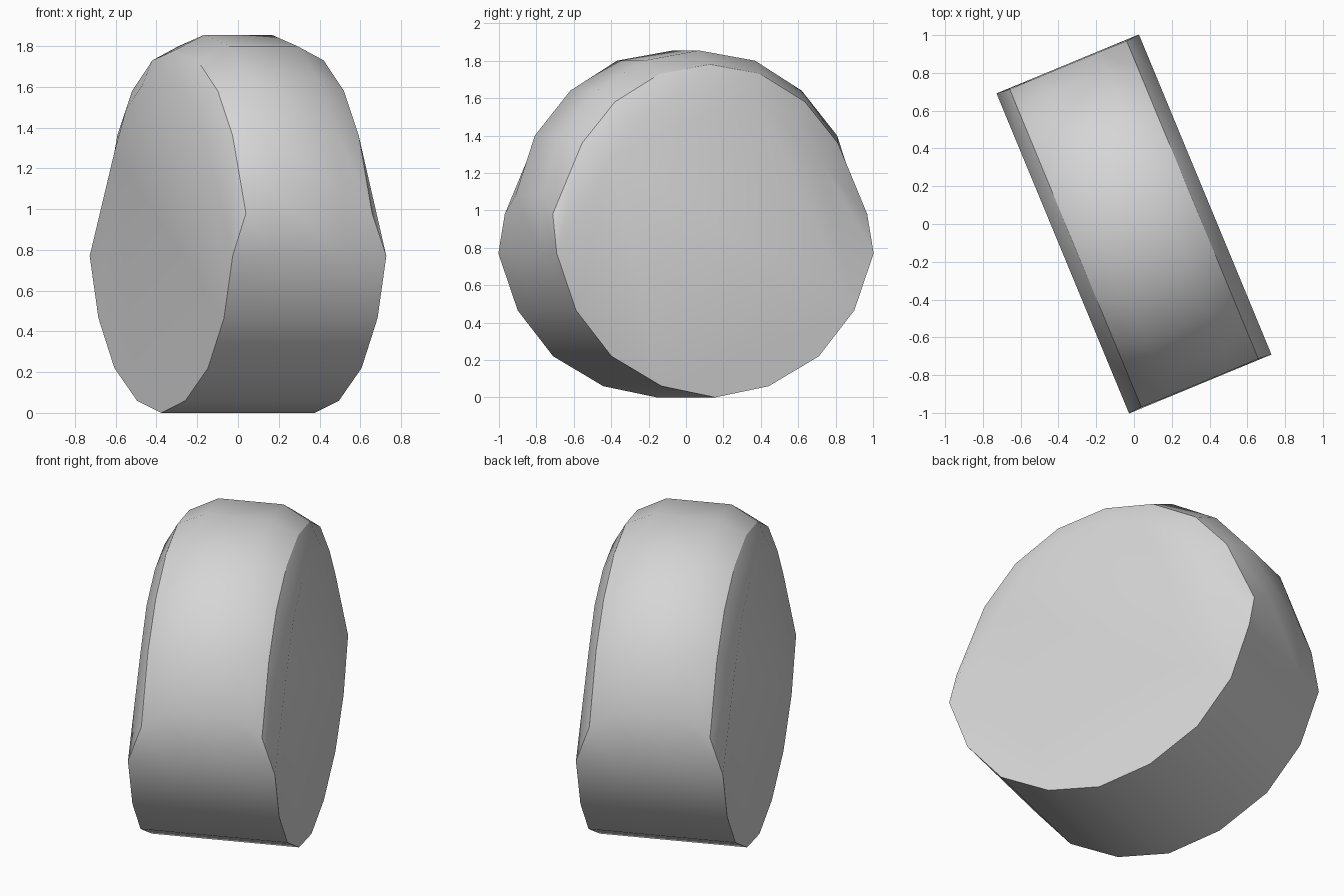
import bpy
import bmesh
import math
from mathutils import Matrix

cube = bpy.data.objects.get("Cube")
if cube:
    bpy.data.objects.remove(cube, do_unlink=True)

# One grey for the whole body
grey = bpy.data.materials.new("light grey")
grey.use_nodes = True
color = (0.67, 0.67, 0.67, 1)
grey.diffuse_color = color
grey.node_tree.nodes["Principled BSDF"].inputs["Base Color"].default_value = color

SIDE, RIM, CROWN = 0.408, 0.335, 0.18   # half widths

# Half outlines: lower arc, then upper arcs of rim, raised crown and side panel
lower_arc = [(0, 0), (0.31, 0.06), (0.60, 0.22), (0.805, 0.465), (0.917, 0.77)]
rim_arc = [(0.91, 0.98), (0.74, 1.36), (0.55, 1.58), (0.29, 1.73), (0, 1.78)]
crown_arc = [(0.912, 1.08), (0.80, 1.40), (0.595, 1.64), (0.325, 1.80), (0, 1.855)]
panel_arc = [(0.60, 1.28), (0.45, 1.49), (0.24, 1.61), (0, 1.65)]

bm = bmesh.new()


def add_row(x, points):
    return [bm.verts.new((x, y, z)) for y, z in points]


def lower_row(x):
    return add_row(x, [(-y, z) for y, z in lower_arc[:0:-1]] + lower_arc)


def upper_row(x, arc):
    return add_row(x, arc + [(-y, z) for y, z in arc[-2::-1]])


lower_rows = [lower_row(x) for x in (-SIDE, -CROWN, CROWN, SIDE)]
upper_rows = [upper_row(-RIM, rim_arc), upper_row(-CROWN, crown_arc),
              upper_row(CROWN, crown_arc), upper_row(RIM, rim_arc)]
rings = [low + up for low, up in zip(lower_rows, upper_rows)]

# Rolling surface
for a, b in zip(rings, rings[1:]):
    for i in range(len(a)):
        j = (i + 1) % len(a)
        bm.faces.new((a[i], a[j], b[j], b[i]))

# Sides: flat panel with a sloped border up to the rim
for x, low, rim in ((-SIDE, lower_rows[0], upper_rows[0]),
                    (SIDE, lower_rows[-1], upper_rows[-1])):
    panel = upper_row(x, panel_arc)
    bm.faces.new(low + panel)
    inner = [low[-1]] + panel + [low[0]]
    for i in range(len(rim) - 1):
        bm.faces.new((rim[i], rim[i + 1], inner[i + 1], inner[i]))

bmesh.ops.recalc_face_normals(bm, faces=bm.faces)
bm.transform(Matrix.Rotation(math.radians(22.5), 4, "Z"))
mesh = bpy.data.meshes.new("wheel_body")
bm.to_mesh(mesh)
bm.free()
mesh.materials.append(grey)

wheel = bpy.data.objects.new("wheel_body", mesh)
bpy.context.collection.objects.link(wheel)
bpy.ops.object.select_all(action="DESELECT")
wheel.select_set(True)
bpy.context.view_layer.objects.active = wheel
bpy.ops.object.shade_smooth_by_angle(angle=math.radians(30))
